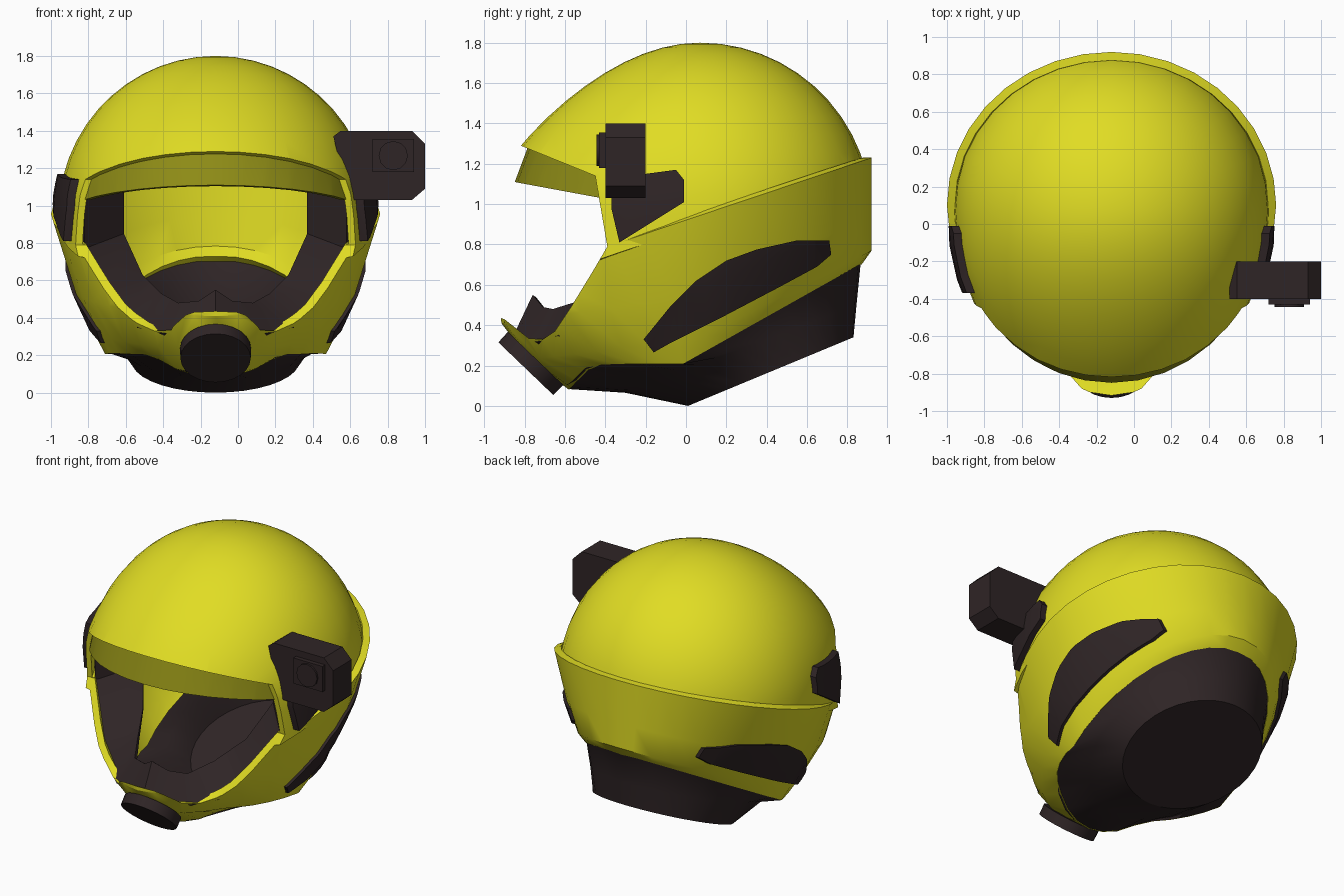
import bpy, bmesh, math
from mathutils import Vector, Matrix

if "Cube" in bpy.data.objects:
    bpy.data.objects.remove(bpy.data.objects["Cube"])

CX = -0.12      # helmet centre line
SEG = 36


def material(name, rgb):
    m = bpy.data.materials.new(name)
    m.diffuse_color = (*rgb, 1)
    m.use_nodes = True
    m.node_tree.nodes["Principled BSDF"].inputs["Base Color"].default_value = m.diffuse_color
    return m


YELLOW = material("yellow_shell", (0.75, 0.72, 0.017))
OLIVE = material("olive_visor", (0.27, 0.26, 0.008))
DARK = material("dark_trim", (0.028, 0.018, 0.019))


def make(name, bm, mat):
    me = bpy.data.meshes.new(name)
    bm.to_mesh(me)
    bm.free()
    me.materials.append(mat)
    ob = bpy.data.objects.new(name, me)
    bpy.context.collection.objects.link(ob)
    return ob


def interp(table, y):
    if y <= table[0][0]:
        return table[0][1]
    for (a, za), (b, zb) in zip(table, table[1:]):
        if y <= b:
            return za + (zb - za) * (y - a) / (b - a)
    return table[-1][1]


def ring(w, front, back, yc, ztab, n=2.0, off=0.0, lift=0.0):
    """Egg-shaped loop; its height follows a (y, z) table."""
    pts = []
    for i in range(SEG):
        a = 2 * math.pi * i / SEG
        s, c = math.sin(a), math.cos(a)
        p = 2 / n if c > 0 else 1.0
        x = math.copysign(abs(s) ** p, s) * (w + off)
        r = (yc - front) if c > 0 else (back - yc)
        y = yc - math.copysign(abs(c) ** p, c) * (r + off)
        pts.append((CX + x, y, interp(ztab, y) + lift))
    return pts


def loft(name, rows, mat, closed=True, cap=False):
    bm = bmesh.new()
    vs = [[bm.verts.new(p) for p in r] for r in rows]
    n = len(rows[0])
    for t, b in zip(vs, vs[1:]):
        for i in range(n if closed else n - 1):
            j = (i + 1) % n
            bm.faces.new((t[i], b[i], b[j], t[j]))
    if cap:
        bm.faces.new(vs[-1][::-1])
    bmesh.ops.remove_doubles(bm, verts=bm.verts, dist=1e-4)
    return make(name, bm, mat)


def prism(name, profile, mat, axis='x', lo=-1.6, hi=1.6):
    """Extrudes a (y, z) profile along x, or an (x, z) profile along y."""
    bm = bmesh.new()
    at = (lambda p, d: (d, p[0], p[1])) if axis == 'x' else (lambda p, d: (p[0], d, p[1]))
    a = [bm.verts.new(at(p, lo)) for p in profile]
    b = [bm.verts.new(at(p, hi)) for p in profile]
    bm.faces.new(a)
    bm.faces.new(b[::-1])
    for i in range(len(a)):
        j = (i + 1) % len(a)
        bm.faces.new((a[i], b[i], b[j], a[j]))
    bmesh.ops.recalc_face_normals(bm, faces=bm.faces)
    return make(name, bm, mat)


def finish(ob, thick=0.0, op=None, profile=None):
    """Gives thickness, cuts with a side-view prism, bakes and shades."""
    cutter = None
    if thick:
        m = ob.modifiers.new("thick", 'SOLIDIFY')
        m.thickness, m.offset = thick, -1
    if op:
        cutter = prism("cutter", profile, ob.data.materials[0])
        cutter.hide_render = True
        m = ob.modifiers.new("cut", 'BOOLEAN')
        m.operation, m.solver, m.object = op, 'EXACT', cutter
    dg = bpy.context.evaluated_depsgraph_get()
    me = bpy.data.meshes.new_from_object(ob.evaluated_get(dg))
    ob.modifiers.clear()
    ob.data = me
    if cutter:
        bpy.data.objects.remove(cutter)
    bpy.ops.object.select_all(action='DESELECT')
    ob.select_set(True)
    bpy.context.view_layer.objects.active = ob
    bpy.ops.object.shade_smooth_by_angle(angle=math.radians(32))


# Side profile of the face opening
opening = [(-1.5, 1.565), (-0.82, 1.29), (-0.45, 1.14), (-0.39, 0.79), (-0.46, 0.67),
           (-0.57, 0.49), (-0.65, 0.37), (-0.71, 0.33), (-0.78, 0.335), (-0.9, 0.43), (-1.5, 0.62)]


def dome(name, mat, off=0.0):
    rows = []
    for k in range(15):
        phi = math.pi / 2 * min(k, 13) / 13
        z = 0.95 + (0.85 + off) * math.cos(phi) - (0.4 if k == 14 else 0)
        s = math.sin(phi)
        f = min(0.97 - (z - 1.29) * 0.38, 1.03)
        o = off if k else 0
        rows.append(ring(0.84 * s, 0.07 - f * s, 0.07 + 0.85 * s, 0.07, [(0, z)], off=o))
    return loft(name, rows, mat)


rim = [(-0.58, 0.08), (-0.46, 0.205), (-0.15, 0.21), (-0.03, 0.20), (0.86, 0.70)]


def jaw(name, mat, off=0.0):
    rows = [
        ring(0.88, -0.93, 0.92, 0.1, [(-1, 0.585), (0.92, 1.23)], 1.8, off),
        ring(0.76, -0.915, 0.92, 0.1, [(-0.91, 0.41), (0, 0.54), (0.92, 0.94)], 1.85, off),
        ring(0.65, -0.78, 0.92, 0.1, [(-0.77, 0.23), (-0.3, 0.29), (0, 0.30), (0.92, 0.77)], 1.85, off),
        ring(0.60, -0.58, 0.87, 0.1, rim, 2, off)]
    return loft(name, rows, mat)


# Upper dome, trimmed along the sloping seam
ob = dome("dome_shell", YELLOW)
bm = bmesh.new()
bm.from_mesh(ob.data)
bmesh.ops.bisect_plane(bm, geom=bm.verts[:] + bm.edges[:] + bm.faces[:], plane_co=(0, -0.39, 0.74),
                       plane_no=(0, -0.336, 1), clear_inner=True)
bm.to_mesh(ob.data)
bm.free()
finish(ob, 0.035, 'DIFFERENCE', opening)

# Lower shell with chin bar
finish(jaw("jaw_shell", YELLOW), 0.045, 'DIFFERENCE', opening)

# Recessed visor band under the brim
band = loft("visor_band", [ring(0.78, -0.74, 0.8, 0.07, [(0, 1.4)]),
                           ring(0.83, -0.89, 0.8, 0.07, [(0, 1.0)])], OLIVE)
finish(band, 0.03, 'INTERSECT', [(-1.5, 1.59), (-0.42, 1.155), (-0.42, 1.03), (-1.5, 1.23)])

# Neck roll with a hidden lip on top and the flat sloping base
neck = loft("neck_roll", [ring(0.61, -0.60, 0.885, 0.1, rim, lift=0.025),
                          ring(0.597, -0.577, 0.865, 0.1, rim),
                          ring(0.52, -0.30, 0.845, 0.26, [(-0.3, 0.065), (0.845, 0.5)]),
                          ring(0.45, 0.01, 0.83, 0.42, [(0.01, 0.0), (0.83, 0.34)])], DARK, cap=True)
finish(neck)

# Side vents and hinge plates, both sides at once
finish(jaw("side_vents", DARK, 0.02), 0.05, 'INTERSECT',
       [(-0.21, 0.33), (-0.16, 0.265), (-0.08, 0.31), (0.17, 0.435), (0.465, 0.59), (0.65, 0.69), (0.72, 0.75),
        (0.71, 0.82), (0.55, 0.82), (0.35, 0.775), (0.2, 0.72), (0.05, 0.62), (-0.08, 0.49)])
finish(dome("hinge_plates", DARK, 0.04), 0.07, 'INTERSECT',
       [(-0.33, 0.81), (-0.01, 1.01), (-0.01, 1.12), (-0.05, 1.17), (-0.2, 1.15), (-0.37, 1.14), (-0.37, 0.98)])

# Padded liner round the opening: outer edge to inner edge
outer = [(0, -0.85, 0.36), (0.1, -0.83, 0.35), (0.28, -0.74, 0.315), (0.42, -0.63, 0.35),
         (0.56, -0.5, 0.53), (0.70, -0.37, 0.77), (0.70, -0.39, 1.16)]
inner = [(0, -0.76, 0.55), (0.09, -0.71, 0.49), (0.2, -0.66, 0.48), (0.29, -0.5, 0.53),
         (0.39, -0.3, 0.63), (0.49, -0.15, 0.85), (0.49, -0.15, 1.17)]


def both(half):
    return [(CX - x, y, z) for x, y, z in half[:0:-1]] + [(CX + x, y, z) for x, y, z in half]


finish(loft("face_liner", [both(inner), both(outer)], DARK, closed=False), 0.02)


def disc(name, centre, direction, r1, r2, depth, sides):
    bm = bmesh.new()
    rot = Vector(direction).to_track_quat('Z', 'Y').to_matrix().to_4x4()
    bmesh.ops.create_cone(bm, cap_ends=True, segments=sides, radius1=r1, radius2=r2, depth=depth,
                          matrix=Matrix.Translation(centre) @ rot)
    finish(make(name, bm, DARK))


# Round chin vent
disc("chin_vent", (CX, -0.77, 0.21), (0, -0.69, -0.72), 0.19, 0.188, 0.07, 24)

# Camera box on the right with square lens mount and lens
finish(prism("camera_box", [(0.55, 1.40), (0.93, 1.40), (1.0, 1.33), (1.0, 1.09), (0.93, 1.03),
                            (0.6, 1.03), (0.55, 1.2), (0.51, 1.37)], DARK, 'y', -0.4, -0.2))
finish(prism("lens_mount", [(0.72, 1.18), (0.94, 1.18), (0.94, 1.355), (0.72, 1.355)],
             DARK, 'y', -0.43, -0.39))
disc("camera_lens", (0.83, -0.43, 1.267), (0, -1, 0), 0.078, 0.078, 0.025, 12)
